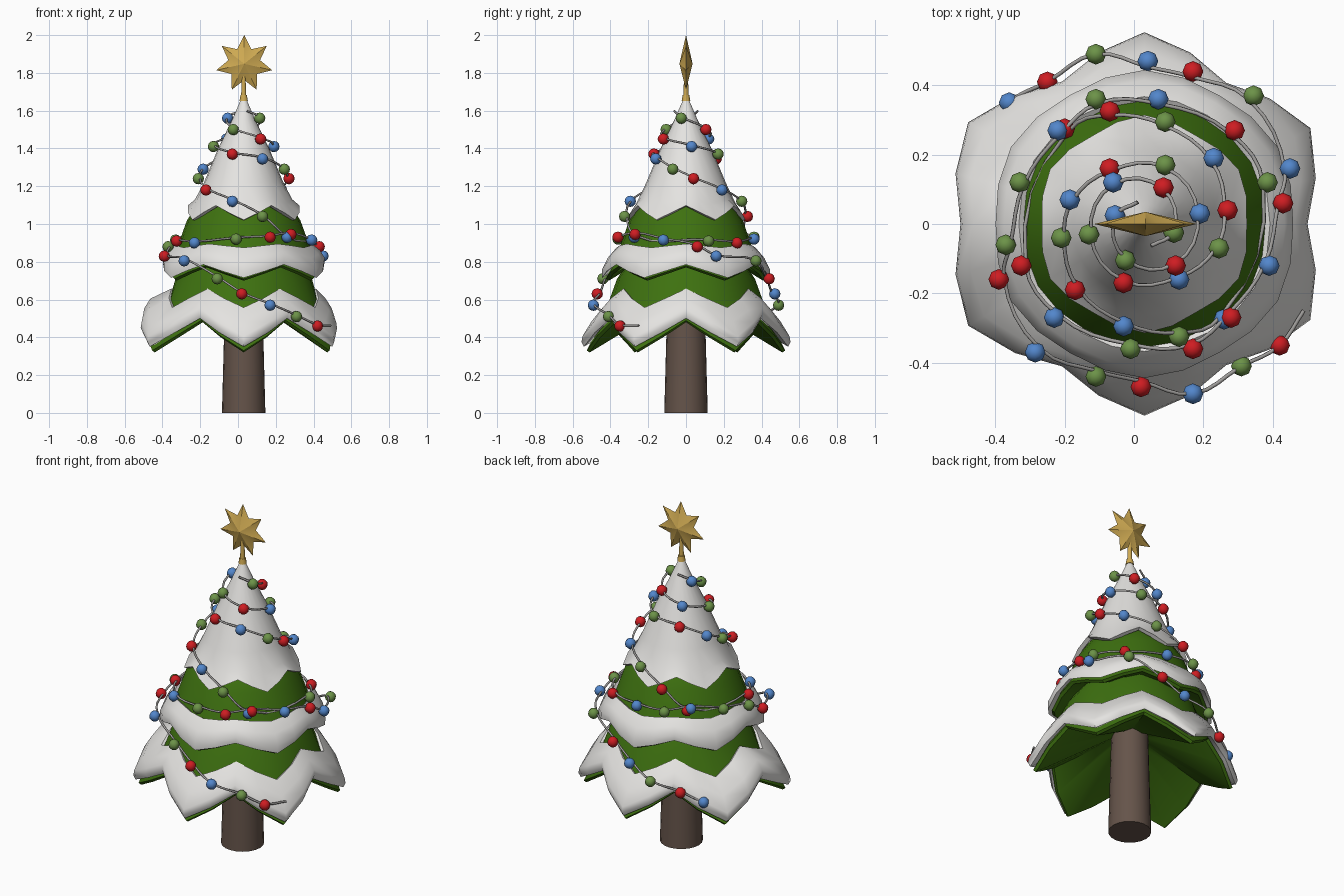
import bpy, bmesh, math
from mathutils import Vector

if "Cube" in bpy.data.objects:
    bpy.data.objects.remove(bpy.data.objects["Cube"])

CX = 0.03          # trunk axis sits slightly right of centre
SEG = 24


def mat(name, rgb):
    m = bpy.data.materials.new(name)
    m.diffuse_color = (*rgb, 1)
    m.use_nodes = True
    m.node_tree.nodes["Principled BSDF"].inputs["Base Color"].default_value = m.diffuse_color
    return m


SNOW = mat("snow_white", (0.78, 0.77, 0.75))
PINE = mat("pine_green", (0.048, 0.165, 0.005))
BARK = mat("bark_brown", (0.13, 0.088, 0.068))
GOLD = mat("gold", (0.62, 0.40, 0.085))
WIRE = mat("wire_grey", (0.36, 0.35, 0.34))
BALLS = {"r": mat("ball_red", (0.62, 0.012, 0.016)),
         "g": mat("ball_green", (0.15, 0.29, 0.065)),
         "b": mat("ball_blue", (0.085, 0.24, 0.60))}


def finish(name, bm, material, smooth=None):
    bmesh.ops.recalc_face_normals(bm, faces=bm.faces)
    me = bpy.data.meshes.new(name)
    bm.to_mesh(me)
    bm.free()
    me.materials.append(material)
    ob = bpy.data.objects.new(name, me)
    bpy.context.collection.objects.link(ob)
    if smooth:
        bpy.ops.object.select_all(action='DESELECT')
        ob.select_set(True)
        bpy.context.view_layer.objects.active = ob
        bpy.ops.object.shade_smooth_by_angle(angle=math.radians(smooth))
    return ob


def zigzag(a):
    """-1 at the middle of each of six lobes, +1 at the notches between."""
    t = (math.degrees(a) - 30) / 60 % 1
    return 4 * min(t, 1 - t) - 1


def ring_shape(name, rows, material, closed=False, smooth=35, spread=0.25, lean=0.0):
    """Lathe of (radius, height, zigzag height) rows; spread pushes the lobes out."""
    bm = bmesh.new()
    rings = []
    for r, z, w in rows:
        ring = []
        for i in range(SEG):
            a = 2 * math.pi * i / SEG
            k = zigzag(a)
            rr = r - spread * w * k
            if r > 0.45:                       # lowest branches lean out left
                rr += lean * max(0, -math.cos(a)) ** 4
            ring.append(bm.verts.new((CX + rr * math.cos(a), rr * math.sin(a), z + w * k)))
        rings.append(ring)
    pairs = list(zip(rings, rings[1:]))
    if closed:
        pairs.append((rings[-1], rings[0]))
    for p, q in pairs:
        for i in range(SEG):
            j = (i + 1) % SEG
            bm.faces.new((p[i], p[j], q[j], q[i]))
    if not closed:
        bm.faces.new(rings[0])
        bm.faces.new(rings[-1])
    return finish(name, bm, material, smooth)


def cone(name, r1, r2, z1, z2, sides, material):
    bm = bmesh.new()
    bmesh.ops.create_cone(bm, cap_ends=True, segments=sides, radius1=r1, radius2=r2, depth=z2 - z1)
    bmesh.ops.translate(bm, verts=bm.verts, vec=(CX, 0, (z1 + z2) / 2))
    return finish(name, bm, material, 40)


# Trunk
cone("trunk", 0.115, 0.095, 0, 0.75, 20, BARK)

# Green branch tiers, hollow underneath
ring_shape("lower_branches", [(0.20, 0.95, 0), (0.36, 0.72, 0.01), (0.41, 0.57, 0.04),
                              (0.485, 0.41, 0.08), (0.47, 0.40, 0.08), (0.09, 0.58, 0.01)],
           PINE, spread=0.5, lean=0.06)
ring_shape("middle_branches", [(0.10, 1.25, 0), (0.235, 1.12, 0), (0.30, 1.02, 0), (0.35, 0.88, 0.005),
                               (0.415, 0.745, 0.035), (0.40, 0.735, 0.035), (0.15, 0.86, 0)], PINE)

# Snow lying on each tier
ring_shape("lower_snow", [(0.38, 0.59, 0.05), (0.41, 0.608, 0.05), (0.467, 0.545, 0.06),
                          (0.507, 0.48, 0.075), (0.512, 0.45, 0.075), (0.50, 0.425, 0.075),
                          (0.44, 0.46, 0.075)],
           SNOW, closed=True, smooth=50, spread=0.55, lean=0.06)
ring_shape("middle_snow", [(0.33, 0.86, 0.01), (0.365, 0.885, 0.01), (0.41, 0.84, 0.02),
                           (0.437, 0.79, 0.03), (0.435, 0.75, 0.035), (0.38, 0.79, 0.035)],
           SNOW, closed=True, smooth=50)
ring_shape("top_snow", [(0.006, 1.68, 0), (0.06, 1.555, 0), (0.135, 1.40, 0), (0.21, 1.22, 0),
                        (0.26, 1.12, 0.01), (0.305, 1.06, 0.038), (0.28, 1.055, 0.038),
                        (0.225, 1.14, 0.01)], SNOW)

# Star: seven points, ridged front and back
bm = bmesh.new()
SZ = 1.848
rim = []
for i in range(14):
    r = 0.152 if i % 2 == 0 else 0.086
    a = math.pi / 2 + math.pi * i / 7
    rim.append(bm.verts.new((CX + 0.003 + r * math.cos(a), 0, SZ + r * math.sin(a))))
for y in (-0.035, 0.035):
    hub = bm.verts.new((CX + 0.003, y, SZ))
    for i in range(14):
        bm.faces.new((rim[i], rim[(i + 1) % 14], hub))
star = finish("star", bm, GOLD, 40)
cone("star_socket", 0.023, 0.018, 1.652, 1.682, 10, GOLD)
cone("star_stem", 0.014, 0.010, 1.68, 1.79, 10, GOLD)

# Light strings: one path, repeated half a turn round
PATH = [(.39, -.35, .46), (.28, -.41, .51), (.14, -.49, .57), (-.01, -.47, .63),
        (-.14, -.44, .71), (-.315, -.37, .805), (-.42, -.16, .83), (-.40, -.06, .88),
        (-.36, .12, .915), (-.25, .27, .945), (-.14, .36, .93), (.04, .36, .92),
        (.26, .27, .90), (.355, .12, .91), (.23, -.275, .93), (.10, -.325, 1.04),
        (-.06, -.295, 1.12), (-.20, -.19, 1.18), (-.24, -.04, 1.24), (-.215, .07, 1.29),
        (-.10, .16, 1.345), (.06, .17, 1.37), (.16, .03, 1.41), (.09, -.12, 1.45),
        (-.055, -.105, 1.50), (-.085, .025, 1.56)]
COLOURS = {1: "rgbrgbrggbgbrgbgbrgbrgbrgb", -1: "brgbrgbrbrrgbrrrgbrgbrgbrg"}

for side, label in ((1, "front"), (-1, "back")):
    pts = [Vector((CX + side * x, side * y, z)) for x, y, z in PATH]
    # Wire
    ends = [Vector((CX + side * .46, side * -.25, .455))] + pts + \
           [Vector((CX + side * -.02, side * .065, 1.59))]
    cu = bpy.data.curves.new(label + "_wire", 'CURVE')
    cu.dimensions = '3D'
    cu.bevel_depth = 0.0058
    cu.bevel_resolution = 1
    cu.resolution_u = 4
    cu.use_fill_caps = True
    sp = cu.splines.new('BEZIER')
    sp.bezier_points.add(len(ends) - 1)
    for i, (bp, p) in enumerate(zip(sp.bezier_points, ends)):
        s = 1.0 if i < 4 else 0.965
        bp.co = (CX + (p.x - CX) * s, p.y * s, p.z + 0.008)
        bp.handle_left_type = bp.handle_right_type = 'AUTO'
    cu.materials.append(WIRE)
    bpy.context.collection.objects.link(bpy.data.objects.new(label + "_wire", cu))
    # Baubles, one object per colour
    for key, material in BALLS.items():
        bm = bmesh.new()
        for p, c in zip(pts, COLOURS[side]):
            if c == key:
                made = bmesh.ops.create_uvsphere(bm, u_segments=8, v_segments=6, radius=0.03)
                bmesh.ops.translate(bm, verts=made["verts"], vec=p)
        finish(label + "_" + material.name, bm, material, 60)
